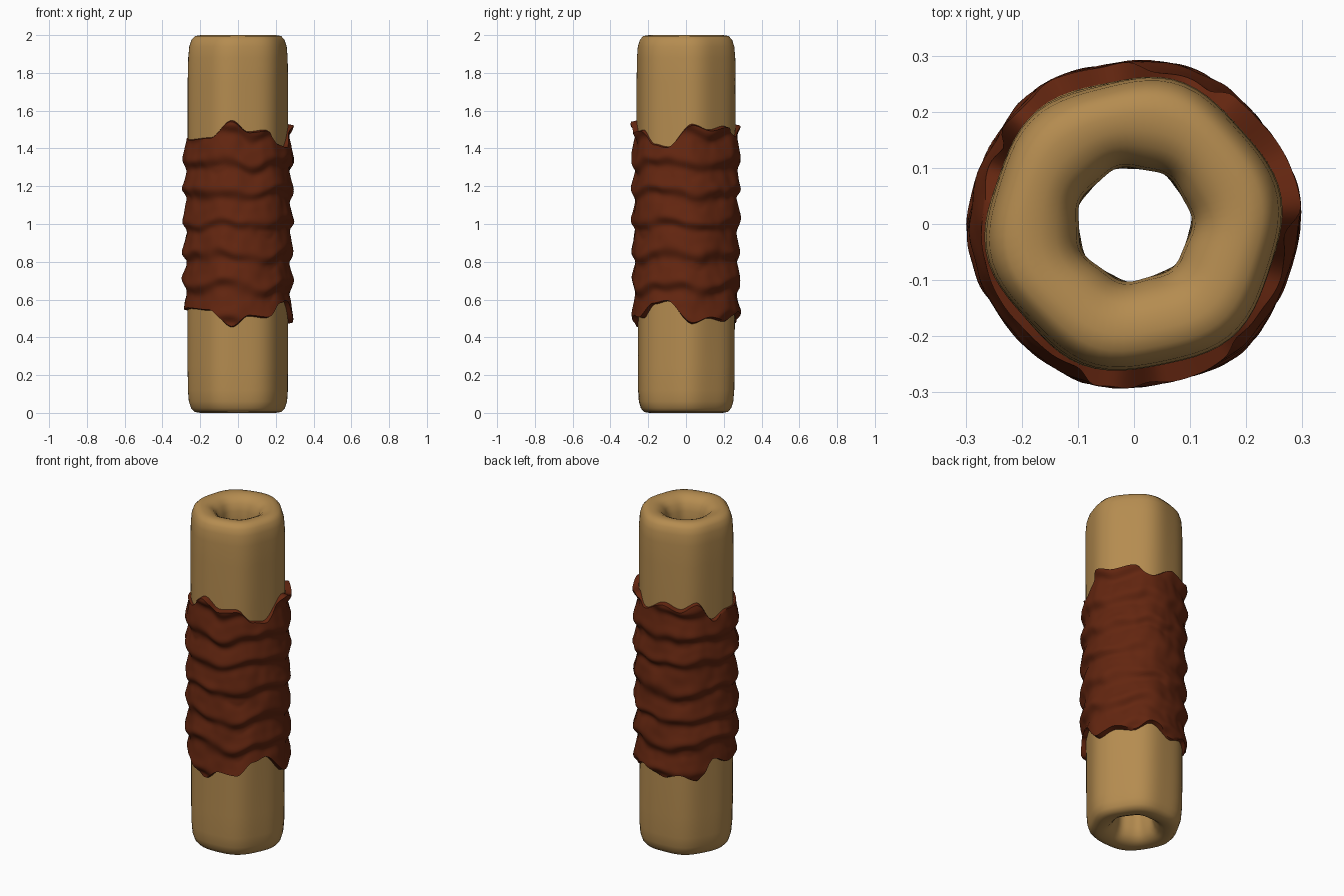
import bpy, bmesh, math
from mathutils import Vector, noise

cube = bpy.data.objects.get("Cube")
if cube:
    bpy.data.objects.remove(cube)


def make_material(name, color):
    mat = bpy.data.materials.new(name)
    mat.use_nodes = True
    mat.diffuse_color = (*color, 1)
    bsdf = mat.node_tree.nodes["Principled BSDF"]
    bsdf.inputs["Base Color"].default_value = (*color, 1)
    bsdf.inputs["Roughness"].default_value = 0.7
    return mat


biscuit = make_material("biscuit_tan", (0.46, 0.262, 0.08))
chocolate = make_material("chocolate_brown", (0.125, 0.019, 0.005))


# Angles run in degrees from the front (-y) towards +x
def polar(angle, radius, z):
    a = math.radians(angle)
    return Vector((radius * math.sin(a), -radius * math.cos(a), z))


def tube_radius(angle, z):
    """Outer biscuit radius: a soft, slightly uneven hexagon."""
    hexagon = 0.006 * math.cos(math.radians(6 * (angle - 38 - 5 * (z - 1))))
    return 0.261 + hexagon + 0.004 * noise.noise(polar(angle, 1.0, z * 1.5))


def skin(name, rings, material):
    """Join a closed loop of rings into one smooth ring-shaped solid."""
    bm = bmesh.new()
    loops = [[bm.verts.new(p) for p in ring] for ring in rings]
    n = len(loops[0])
    for i, low in enumerate(loops):
        high = loops[(i + 1) % len(loops)]
        for j in range(n):
            k = (j + 1) % n
            bm.faces.new((low[j], low[k], high[k], high[j]))
    bmesh.ops.recalc_face_normals(bm, faces=bm.faces)
    mesh = bpy.data.meshes.new(name)
    bm.to_mesh(mesh)
    bm.free()
    mesh.materials.append(material)
    obj = bpy.data.objects.new(name, mesh)
    bpy.context.collection.objects.link(obj)
    bpy.ops.object.select_all(action="DESELECT")
    obj.select_set(True)
    bpy.context.view_layer.objects.active = obj
    bpy.ops.object.shade_smooth_by_angle(angle=math.radians(50))
    return obj


# Biscuit tube: half profile (radius share from bore to wall, height), mirrored
LIP = [(0, 1.4), (0, 1.86), (0.03, 1.92), (0.11, 1.96), (0.25, 1.985),
       (0.42, 1.997), (0.6, 2.0), (0.78, 1.995), (0.89, 1.975),
       (0.96, 1.94), (0.99, 1.88), (1, 1.75), (1, 1.5), (1, 1.25)]
profile = LIP + [(1, 1.0)] + [(s, 2 - z) for s, z in reversed(LIP)] + [(0, 1.0)]


def tube_ring(share, z):
    ring = []
    for j in range(72):
        a = j * 5
        bore = 0.101 + 0.003 * math.cos(math.radians(7 * a + 40 * z))
        ring.append(polar(a, bore + share * (tube_radius(a, z) - bore), z))
    return ring


skin("biscuit_tube", [tube_ring(s, z) for s, z in profile], biscuit)

# Chocolate coating: ragged edge given as (angle, half height)
EDGE = [(-7, 0.55), (12, 0.49), (33, 0.5), (52, 0.425), (68, 0.41), (97, 0.53),
        (117, 0.5), (140, 0.52), (160, 0.47), (188, 0.53), (208, 0.50),
        (227, 0.54), (249, 0.42), (268, 0.46), (291, 0.45), (327, 0.46), (353, 0.55)]


def edge_height(angle):
    angle = (angle + 7) % 360 - 7
    for (a0, h0), (a1, h1) in zip(EDGE, EDGE[1:]):
        if angle <= a1:
            t = (angle - a0) / (a1 - a0)
            return h0 + (h1 - h0) * t * t * (3 - 2 * t)


def coating_radius(angle, z):
    """Drooping ripples around the roll, with steeper undersides."""
    p = polar(angle, 0.8, z * 2.0)
    sway = 1.6 * noise.noise(p * 2.5) + 0.5 * math.sin(math.radians(4 * angle))
    phase = 2 * math.pi * z / 0.165 + sway
    ripple = math.sin(phase + 0.5 * math.sin(phase))
    swell = 0.011 + 0.006 * noise.noise(p * 3 + Vector((5, 2, 1)))
    base = 0.55 * tube_radius(angle, z) + 0.45 * 0.262
    return base + 0.019 + swell * ripple + 0.005 * noise.noise(p * 6)


def coating_ring(t, outer):
    ring = []
    for j in range(180):
        a = j * 2
        z = 1 + t * edge_height(a)
        inside = tube_radius(a, z) - 0.006
        ring.append(polar(a, max(coating_radius(a, z), inside + 0.012)
                          if outer else inside, z))
    return ring


STEPS = 84
outer_rings = [coating_ring(0.985 * (2 * i / STEPS - 1), True) for i in range(STEPS + 1)]
inner_rings = [coating_ring(t, False) for t in (1, 0.5, 0, -0.5, -1)]
skin("chocolate_coating", outer_rings + inner_rings, chocolate)
